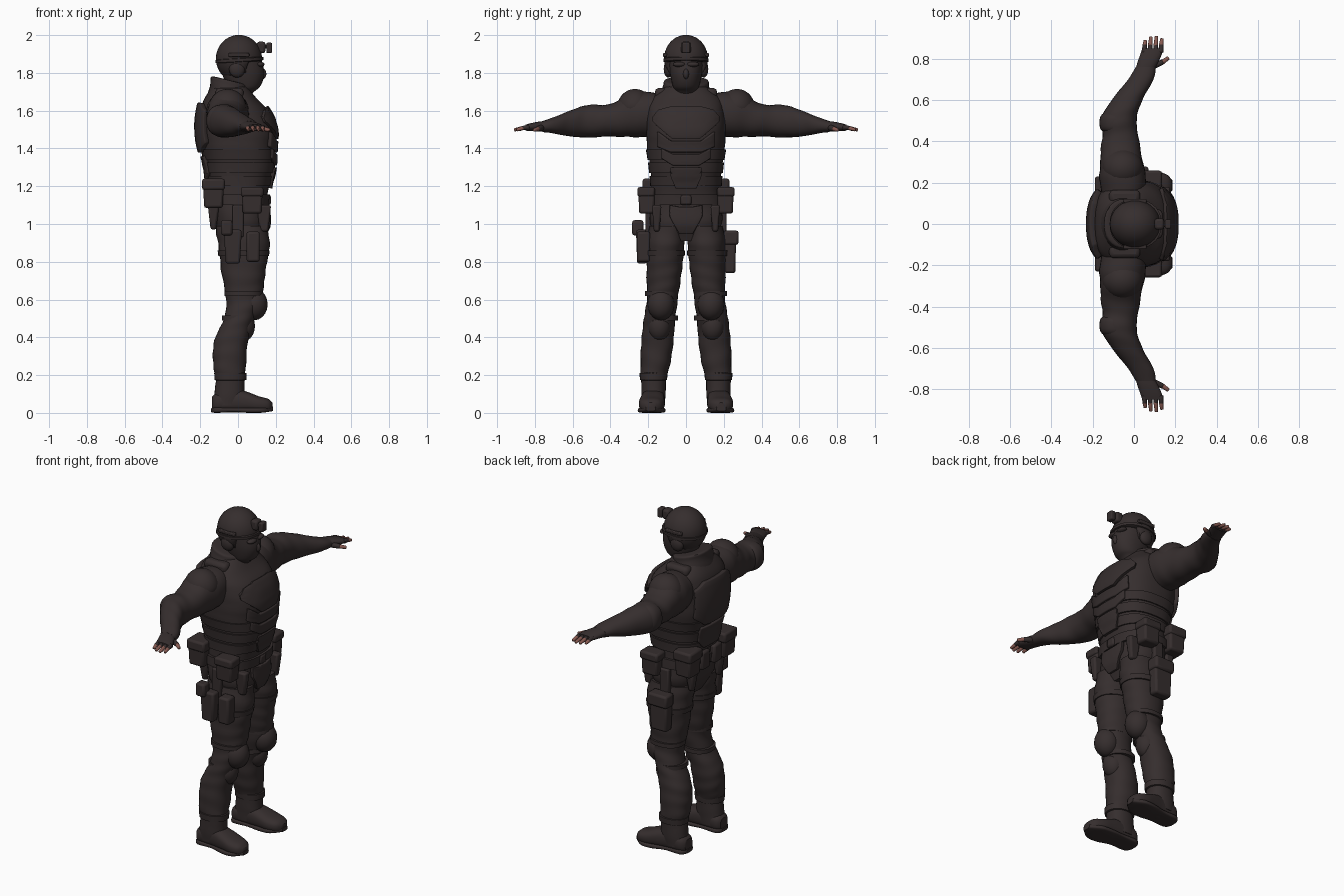
import bpy, bmesh, math
from mathutils import Vector

if "Cube" in bpy.data.objects:
    bpy.data.objects.remove(bpy.data.objects["Cube"])


def material(name, rgb):
    m = bpy.data.materials.new(name)
    m.use_nodes = True
    m.diffuse_color = (*rgb, 1)
    m.node_tree.nodes["Principled BSDF"].inputs["Base Color"].default_value = (*rgb, 1)
    return m


FABRIC = material("dark charcoal fabric", (0.036, 0.027, 0.027))
SKIN = material("skin", (0.25, 0.105, 0.085))
parts = []


def finish(name, bm, mat=FABRIC, bevel=0, thick=0, subdiv=0):
    bmesh.ops.recalc_face_normals(bm, faces=bm.faces)
    mesh = bpy.data.meshes.new(name)
    bm.to_mesh(mesh)
    bm.free()
    mesh.materials.append(mat)
    ob = bpy.data.objects.new(name, mesh)
    bpy.context.collection.objects.link(ob)
    if thick:
        mod = ob.modifiers.new("thickness", "SOLIDIFY")
        mod.thickness, mod.offset = thick, 0
    if bevel:
        mod = ob.modifiers.new("bevel", "BEVEL")
        mod.width, mod.segments = bevel, 2
    if subdiv:
        ob.modifiers.new("smooth", "SUBSURF").levels = subdiv
    parts.append(ob)
    return ob


def spline(secs, steps):
    """Smoothly interpolated copies of the sections."""
    out = []
    for i in range(len(secs) - 1):
        a, b, c, d = (secs[max(0, min(len(secs) - 1, i + k))] for k in (-1, 0, 1, 2))
        for s in range(steps):
            t = s / steps
            out.append([q + t * ((r - p) / 2 + t * ((p - 2.5 * q + 2 * r - e / 2)
                        + t * (1.5 * (q - r) + (e - p) / 2)))
                        for p, q, r, e in zip(a, b, c, d)])
    return out + [list(secs[-1])]


def loft(name, axis, secs, power=2.2, steps=4, fold=0, side=1, mat=FABRIC, tilt=0, n=28):
    """Skin over sections (position, centre u, centre v, radius u, radius v) along an axis."""
    u, v = [k for k in range(3) if k != axis]
    bm, rings = bmesh.new(), []
    for pos, cu, cv, ru, rv in spline(secs, steps):
        ring = []
        for k in range(n):
            a = math.tau * k / n
            c, s = math.cos(a), math.sin(a)
            r = 1 + fold * (math.sin(70 * pos + 2 * math.sin(a + 9 * pos))
                            + math.sin(3 * a + 31 * pos) / 2)
            co = [0, 0, 0]
            co[axis] = pos
            co[u] = cu + r * ru * math.copysign(abs(c) ** (2 / power), c)
            co[v] = cv + r * rv * math.copysign(abs(s) ** (2 / power), s)
            co[1] *= side
            co[2] += tilt * co[0]
            ring.append(bm.verts.new(co))
        rings.append(ring)
    for p, q in zip(rings, rings[1:]):
        for k in range(n):
            bm.faces.new((p[k], p[k - 1], q[k - 1], q[k]))
    bm.faces.new(rings[0])
    bm.faces.new(rings[-1])
    return finish(name, bm, mat)


def box(name, lo, hi, side=1, bevel=0.012, taper=1):
    """Rounded box between two corners; taper narrows its lower end."""
    bm = bmesh.new()
    bmesh.ops.create_cube(bm, size=1)
    lo, hi = Vector(lo), Vector(hi)
    for v in bm.verts:
        k = taper if v.co.z < 0 else 1
        v.co.x, v.co.y = v.co.x * k, v.co.y * k
        v.co = (lo + hi) / 2 + v.co * (hi - lo)
        v.co.y *= side
    return finish(name, bm, bevel=bevel)


def ball(name, centre, radii, side=1, clamp=None, n=24):
    bm = bmesh.new()
    bmesh.ops.create_uvsphere(bm, u_segments=n, v_segments=n // 2 + 2, radius=1)
    for v in bm.verts:
        v.co = Vector(centre) + v.co * Vector(radii)
        if clamp:
            v.co.z = max(v.co.z, clamp(v.co))
        v.co.y *= side
    return finish(name, bm)


def finger(name, a, b, r, side, mat):
    a, b = (Vector((p[0], p[1] * side, p[2])) for p in (a, b))
    bm = bmesh.new()
    bmesh.ops.create_cone(bm, cap_ends=True, segments=8, radius1=r, radius2=r * 0.75,
                          depth=(b - a).length)
    turn = (b - a).to_track_quat("Z", "Y")
    for v in bm.verts:
        v.co = turn @ v.co + (a + b) / 2
    return finish(name, bm, mat, bevel=r * 0.3)


# Torso
TORSO = [(.91, .02, 0, .1, .13), (1, .015, 0, .14, .19), (1.1, .005, 0, .145, .187),
         (1.2, .005, 0, .16, .182), (1.3, .01, 0, .177, .19), (1.4, 0, 0, .192, .205),
         (1.5, -.005, 0, .2, .21), (1.6, -.02, 0, .178, .205), (1.67, -.04, 0, .135, .18),
         (1.73, -.045, 0, .09, .11)]
loft("torso", 2, TORSO, 2.6, fold=0.006, n=40)
PROFILE = spline(TORSO, 8)


def section(z):
    return min(PROFILE, key=lambda s: abs(s[0] - z))


def band(name, lo, hi, grow):
    """Strap that follows the torso outline."""
    rows = []
    for k, z in enumerate((lo, lo, (lo + hi) / 2, hi, hi)):
        _, cx, cy, rx, ry = section(z)
        g = grow if 0 < k < 4 else -.01
        rows.append((z, cx, cy, rx + g, ry + g))
    loft(name, 2, rows, 2.6, steps=1, n=40)


def plate(name, cols, front=1, off=.008, thick=.022, mirror=True, rows=8):
    """Armour sheet on the torso from half columns (y, low z, high z)."""
    if mirror:
        cols = [(-y, a, b) for y, a, b in reversed(cols) if y > 0] + cols
    fine = []
    for p, q in zip(cols, cols[1:]):
        fine += [[i + (j - i) * t / 3 for i, j in zip(p, q)] for t in range(3)]
    fine.append(cols[-1])
    bm, grid = bmesh.new(), []
    for y, a, b in fine:
        line = []
        for k in range(rows + 1):
            z = a + (b - a) * k / rows
            _, cx, _, rx, ry = section(z)
            depth = max(0.03, 1 - abs(y / ry) ** 2.6) ** (1 / 2.6)
            line.append(bm.verts.new((cx + front * (rx * depth + off), y, z)))
        grid.append(line)
    for p, q in zip(grid, grid[1:]):
        for k in range(rows):
            bm.faces.new((p[k], q[k], q[k + 1], p[k + 1]))
    finish(name, bm, thick=thick, bevel=.005)


for i, z in enumerate((1.2, 1.27, 1.34)):
    band(f"waist_band_{i}", z, z + .055, .008)
band("belt", 1.1, 1.155, .014)
plate("chest_plate", [(0, 1.45, 1.62), (.07, 1.45, 1.62), (.14, 1.51, 1.6), (.17, 1.54, 1.57)])
plate("upper_belly_plate", [(0, 1.38, 1.44), (.08, 1.38, 1.44), (.15, 1.41, 1.49)])
plate("middle_belly_plate", [(0, 1.31, 1.37), (.07, 1.31, 1.37), (.13, 1.35, 1.4)])
plate("lower_belly_plate", [(0, 1.19, 1.3), (.055, 1.19, 1.3), (.08, 1.26, 1.3)])
plate("groin_plate", [(0, .95, 1.09), (.035, .95, 1.09), (.085, 1.04, 1.1)])
plate("back_plate", [(0, 1.38, 1.64), (.1, 1.38, 1.64), (.16, 1.43, 1.6)], -1, .012, .03)
plate("lower_back_plate", [(0, 1.22, 1.36), (.07, 1.22, 1.36), (.11, 1.27, 1.36)], -1)
box("belt_buckle", (.14, -.03, 1.1), (.175, .03, 1.155))

# Head, face cover and helmet
loft("neck_collar", 2, [(1.61, -.04, 0, .13, .15), (1.67, -.045, 0, .11, .135),
     (1.72, -.045, 0, .1, .122), (1.745, -.045, 0, .095, .117), (1.75, -.04, 0, .07, .09)],
     fold=.012, tilt=-.25)
loft("head", 2, [(1.66, -.02, 0, .07, .07), (1.7, .025, 0, .06, .055), (1.725, .035, 0, .08, .068),
     (1.77, .03, 0, .105, .08), (1.82, .025, 0, .112, .087), (1.9, .015, 0, .1, .09)])
ball("nose", (.13, 0, 1.795), (.02, .016, .028))
ball("helmet", (.005, 0, 1.875), (.122, .116, .126),
     clamp=lambda c: 1.865 if c.x > .05 else 1.8 if c.x > -.03 else 1.785, n=36)
loft("helmet_rim", 2, [(1.855, .008, 0, .11, .108), (1.86, .008, 0, .126, .12),
     (1.875, .008, 0, .126, .12), (1.88, .008, 0, .11, .108)], steps=1, tilt=.06)
box("helmet_mount", (.1, -.027, 1.905), (.145, .027, 1.965))
box("mount_arm", (.13, -.014, 1.93), (.165, .014, 1.95), bevel=.004)
box("mount_clip", (.15, -.022, 1.905), (.18, .022, 1.96), bevel=.006)

for side, label in ((1, "left"), (-1, "right")):
    def named(part):
        return f"{label}_{part}"

    ball(named("ear_cup"), (-.005, .093, 1.82), (.042, .025, .045), side)
    box(named("helmet_rail"), (-.05, .1, 1.885), (.06, .122, 1.905), side, .005)
    ball(named("brow"), (.118, .035, 1.845), (.022, .035, .014), side)

    # Arm, shoulder armour and gloved hand
    loft(named("arm"), 1, [(.12, -.05, 1.58, .1, .11), (.22, -.055, 1.58, .113, .12),
         (.3, -.06, 1.575, .103, .115), (.38, -.065, 1.553, .094, .09), (.44, -.067, 1.547, .085, .083),
         (.5, -.074, 1.544, .086, .088), (.56, -.055, 1.54, .08, .08), (.63, -.015, 1.53, .07, .064),
         (.7, .033, 1.522, .062, .043), (.76, .058, 1.516, .048, .029)], fold=.014, side=side)
    ball(named("shoulder_pad"), (-.055, .27, 1.615), (.1, .095, .1), side,
         clamp=lambda c: 1.58 + abs(c.x + .055) * .3)
    box(named("shoulder_strap"), (-.12, .1, 1.66), (.03, .165, 1.72), side, .02)
    loft(named("elbow_pad"), 1, [(.44, -.08, 1.547, .05, .05), (.46, -.088, 1.547, .075, .08),
         (.52, -.088, 1.547, .075, .08), (.55, -.075, 1.545, .05, .05)], side=side)
    loft(named("glove"), 1, [(.74, .05, 1.517, .045, .029), (.78, .066, 1.516, .05, .026),
         (.82, .082, 1.513, .052, .021), (.85, .09, 1.51, .05, .016)], side=side)
    for i, (x, tip) in enumerate(((.05, .89), (.077, .907), (.104, .91), (.13, .898))):
        finger(named(f"glove_finger_{i}"), (x, .83, 1.513), (x + .002, .87, 1.508), .0145, side, FABRIC)
        finger(named(f"fingertip_{i}"), (x + .001, .86, 1.509), (x + .005, tip, 1.498), .012, side, SKIN)
    finger(named("glove_thumb"), (.08, .76, 1.512), (.14, .785, 1.503), .019, side, FABRIC)
    finger(named("thumb_tip"), (.135, .782, 1.504), (.168, .805, 1.497), .013, side, SKIN)

    # Leg, knee armour and boot
    loft(named("leg"), 2, [(.14, -.04, .172, .07, .06), (.2, -.042, .17, .08, .069),
         (.25, -.045, .163, .086, .078), (.32, -.043, .156, .09, .083), (.4, -.032, .15, .088, .085),
         (.48, -.002, .142, .08, .083), (.55, .022, .132, .084, .082), (.62, .03, .124, .096, .082),
         (.7, .03, .118, .11, .09), (.8, .03, .113, .124, .096), (.9, .03, .108, .137, .1),
         (.99, .02, .1, .138, .095)], fold=.018, side=side, steps=5)
    ball(named("knee_pad"), (.085, .132, .575), (.072, .072, .085), side, n=16)
    ball(named("shin_guard"), (.03, .142, .46), (.06, .062, .08), side, n=16)
    for strap, z, x, r in (("upper", .62, .03, .102), ("lower", .49, 0, .086)):
        loft(named(f"{strap}_knee_strap"), 2, [(z, x, .13, r - .02, .07), (z, x, .13, r, .088),
             (z + .025, x, .13, r, .088), (z + .025, x, .13, r - .02, .07)], steps=1, side=side)
    loft(named("boot_cuff"), 2, [(.17, -.04, .172, .07, .06), (.175, -.04, .172, .084, .072),
         (.21, -.04, .172, .086, .074), (.215, -.04, .172, .07, .06)], steps=1, side=side)
    loft(named("boot_shaft"), 2, [(.04, -.05, .172, .084, .06), (.1, -.045, .172, .08, .064),
         (.19, -.04, .172, .074, .066)], side=side, fold=.01)
    loft(named("boot_foot"), 0, [(-.138, .17, .05, .035, .035), (-.11, .171, .056, .055, .05),
         (-.02, .173, .065, .06, .062), (.05, .178, .058, .066, .053), (.11, .182, .046, .068, .042),
         (.16, .185, .04, .054, .034), (.183, .187, .034, .025, .02)], 2.6, side=side)
    loft(named("boot_sole"), 0, [(-.142, .17, .014, .03, .01), (-.115, .171, .015, .058, .015),
         (-.02, .173, .016, .06, .012), (.06, .18, .014, .072, .014), (.13, .184, .015, .068, .014),
         (.186, .187, .022, .025, .012)], 4, side=side)

    # Belt pouches and jacket tail
    box(named("hip_pouch"), (.02, .165, 1.055), (.13, .252, 1.185), side, taper=.92)
    box(named("hip_pouch_flap"), (.015, .165, 1.145), (.135, .258, 1.195), side)
    box(named("rear_pouch"), (-.185, .11, 1.085), (-.075, .225, 1.235), side, taper=.9)
    box(named("rear_pouch_flap"), (-.19, .105, 1.18), (-.07, .23, 1.24), side)
    box(named("back_pouch"), (-.18, .02, 1.09), (-.12, .095, 1.2), side)
    box(named("jacket_tail"), (-.16, .1, .97), (-.1, .16, 1.1), side, taper=.5)
    box(named("jacket_hem"), (.1, .13, .96), (.175, .18, 1.1), side, .01, taper=.6)
    box(named("thigh_hanger"), (-.03, .18, .93), (.03, .215, 1.1), side, .008)
    loft(named("thigh_strap"), 2, [(.83, .03, .113, .11, .08), (.83, .03, .113, .134, .106),
         (.86, .03, .113, .138, .108), (.86, .03, .113, .11, .08)], steps=1, side=side)

# Thigh gear: holster on the right, pouch on the left
box("holster", (-.075, .2, .79), (.02, .265, .97), -1, taper=.8)
box("holster_grip", (-.09, .225, .94), (-.03, .285, 1.02), -1)
box("holster_magazine", (.045, .19, .8), (.115, .26, .96), -1)
box("thigh_pouch", (-.055, .2, .74), (.065, .265, .95), taper=.9)
box("thigh_pouch_flap", (-.06, .2, .89), (.07, .278, .965))

for ob in parts:
    ob.select_set(True)
bpy.context.view_layer.objects.active = parts[0]
bpy.ops.object.shade_smooth_by_angle(angle=math.radians(40))
